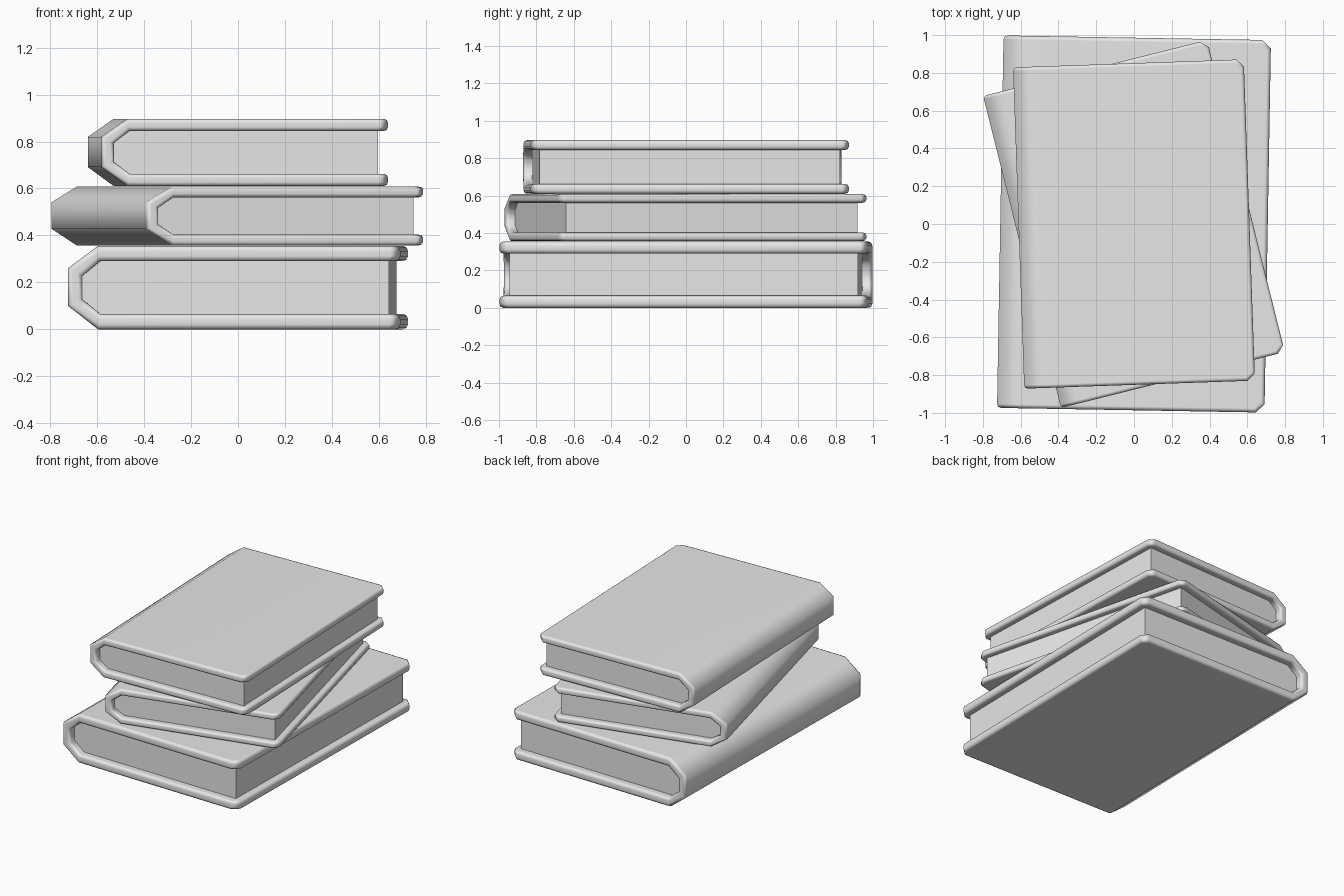
import bpy
import bmesh
from math import radians
from mathutils import Matrix, Vector

cube = bpy.data.objects.get("Cube")
if cube:
    bpy.data.objects.remove(cube, do_unlink=True)

GREY = (0.8, 0.8, 0.8, 1.0)
grey = bpy.data.materials.new("plain grey")
grey.use_nodes = True
grey.diffuse_color = GREY
grey.node_tree.nodes["Principled BSDF"].inputs["Base Color"].default_value = GREY

# Cross-section of the largest book: half outlines from bottom to top (x, z)
FORE_EDGE = 0.708
OUTER = [(-0.58, 0.0), (-0.708, 0.1), (-0.708, 0.26), (-0.58, 0.355)]
INNER = [(-0.57, 0.065), (-0.647, 0.128), (-0.647, 0.227), (-0.57, 0.29)]


def extrude_profile(profile, half_length):
    """Extrude a closed (x, z) profile along y."""
    bm = bmesh.new()
    face = bm.faces.new([bm.verts.new((x, -half_length, z)) for x, z in profile])
    result = bmesh.ops.extrude_face_region(bm, geom=[face])
    moved = [v for v in result["geom"] if isinstance(v, bmesh.types.BMVert)]
    bmesh.ops.translate(bm, verts=moved, vec=(0, 2 * half_length, 0))
    bmesh.ops.recalc_face_normals(bm, faces=bm.faces)
    return bm


def finish(bm, name, placement):
    bm.transform(placement)
    mesh = bpy.data.meshes.new(name)
    bm.to_mesh(mesh)
    bm.free()
    mesh.materials.append(grey)
    obj = bpy.data.objects.new(name, mesh)
    bpy.context.collection.objects.link(obj)
    return obj


def make_cover(name, placement):
    tips = [(FORE_EDGE, z) for z in (OUTER[-1][1], INNER[-1][1])]
    low_tips = [(FORE_EDGE, z) for z in (INNER[0][1], OUTER[0][1])]
    bm = extrude_profile(OUTER + tips + INNER[::-1] + low_tips, 0.986)

    # Cut the board corners on the fore edge
    corners = [e for e in bm.edges
               if all(v.co.x > FORE_EDGE - 0.001 for v in e.verts)
               and abs(e.verts[0].co.z - e.verts[1].co.z) > 0.01]
    bmesh.ops.bevel(bm, geom=corners, offset=0.045, segments=1, affect="EDGES")

    # Round the rim of the boards and spine
    bm.normal_update()
    rim = [e for e in bm.edges if e.calc_face_angle(0) > radians(80)]
    bmesh.ops.bevel(bm, geom=rim, offset=0.021, segments=2, profile=0.5, affect="EDGES")

    obj = finish(bm, name, placement)
    bpy.ops.object.select_all(action="DESELECT")
    obj.select_set(True)
    bpy.context.view_layer.objects.active = obj
    bpy.ops.object.shade_smooth_by_angle(angle=radians(60))
    weighted = obj.modifiers.new("even shading", "WEIGHTED_NORMAL")
    weighted.keep_sharp = True


def make_pages(name, placement):
    edge = [(0.66, INNER[-1][1]), (0.66, INNER[0][1])]
    finish(extrude_profile(INNER + edge, 0.932), name, placement)


# Stack: name, base height, turn in degrees, footprint scale, thickness scale
for label, base, turn, size, thick in (
    ("bottom_book", 0.0, -1, 1.0, 1.0),
    ("middle_book", 0.357, 14, 0.863, 0.707),
    ("top_book", 0.61, 2, 0.863, 0.808),
):
    placement = (Matrix.Translation((0, 0, base))
                 @ Matrix.Rotation(radians(turn), 4, "Z")
                 @ Matrix.Diagonal(Vector((size, size, thick, 1))))
    make_cover(label + "_cover", placement)
    make_pages(label + "_pages", placement)
